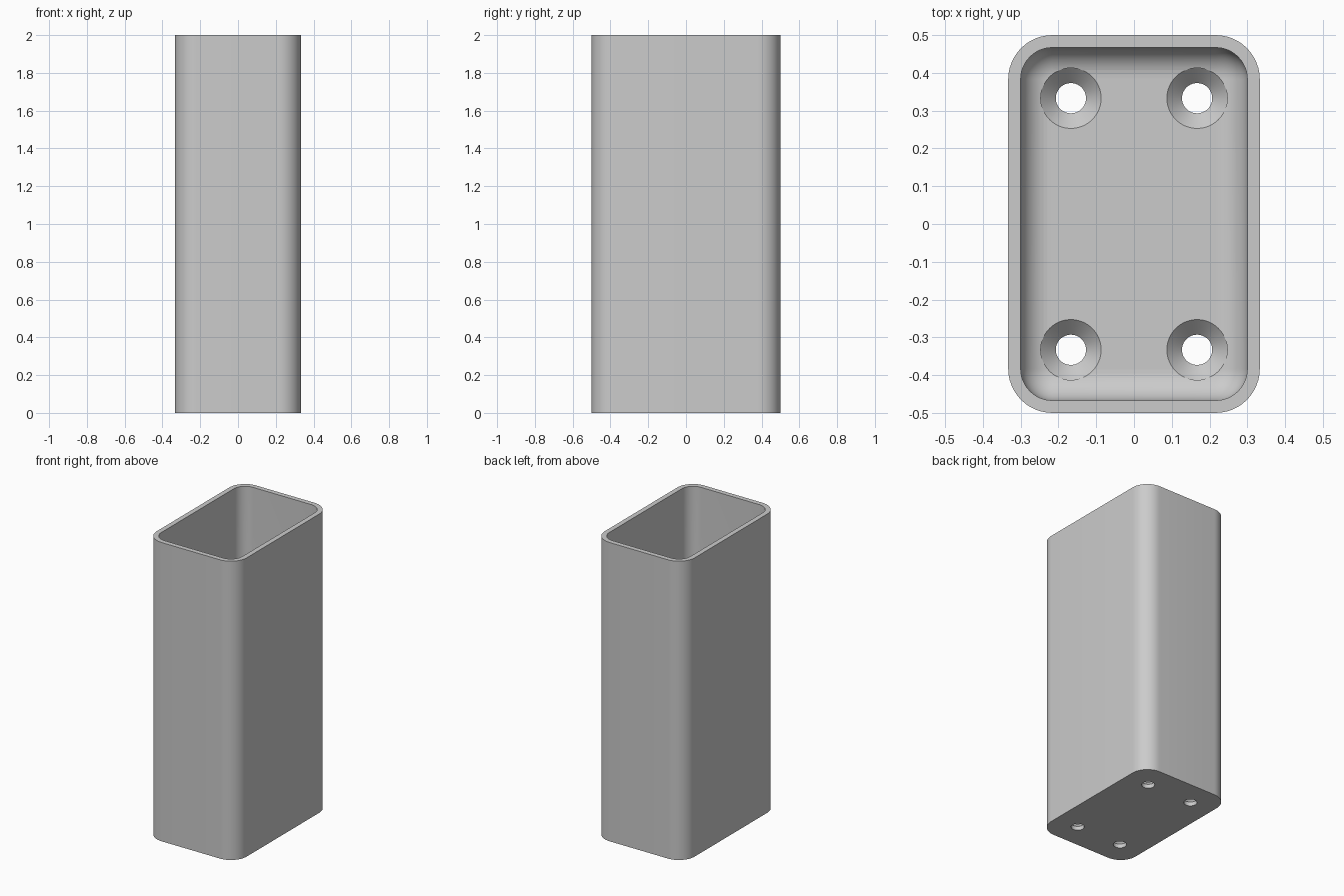
import bpy
import bmesh
from math import cos, sin, pi, radians

cube = bpy.data.objects.get("Cube")
if cube:
    bpy.data.objects.remove(cube, do_unlink=True)

HALF_X, HALF_Y, HEIGHT = 0.333, 0.5, 2.0
CORNER, WALL, FLOOR, FILLET = 0.117, 0.033, 0.067, 0.08
HOLE, SINK = 0.04, 0.08
STEPS = 12

grey = bpy.data.materials.new("light grey")
grey.use_nodes = True
colour = (0.6, 0.6, 0.6, 1)
grey.diffuse_color = colour
grey.node_tree.nodes["Principled BSDF"].inputs["Base Color"].default_value = colour


def rounded_ring(bm, inset, z):
    """Rounded rectangle of vertices, shrunk by inset."""
    r = CORNER - inset
    cx, cy = HALF_X - CORNER, HALF_Y - CORNER
    ring = []
    for quarter, (sx, sy) in enumerate([(1, 1), (-1, 1), (-1, -1), (1, -1)]):
        for i in range(STEPS + 1):
            a = (quarter + i / STEPS) * pi / 2
            ring.append(bm.verts.new((sx * cx + r * cos(a), sy * cy + r * sin(a), z)))
    return ring


def round_ring(bm, x, y, r, z, sides=64):
    return [bm.verts.new((x + r * cos(2 * pi * i / sides),
                          y + r * sin(2 * pi * i / sides), z)) for i in range(sides)]


def loft(bm, rings):
    """Skin the rings and cap both ends."""
    for a, b in zip(rings, rings[1:]):
        for i in range(len(a)):
            j = (i + 1) % len(a)
            bm.faces.new((a[i], a[j], b[j], b[i]))
    bm.faces.new(rings[0][::-1])
    bm.faces.new(rings[-1])


def make_object(name, bm):
    bmesh.ops.recalc_face_normals(bm, faces=bm.faces)
    mesh = bpy.data.meshes.new(name)
    bm.to_mesh(mesh)
    bm.free()
    mesh.materials.append(grey)
    obj = bpy.data.objects.new(name, mesh)
    bpy.context.collection.objects.link(obj)
    return obj


# Open box: outer wall, rim, inner wall, filleted floor
bm = bmesh.new()
profile = [(0, 0), (0, HEIGHT), (WALL, HEIGHT)]
for i in range(STEPS + 1):
    a = i / STEPS * pi / 2
    profile.append((WALL + FILLET * (1 - cos(a)), FLOOR + FILLET * (1 - sin(a))))
loft(bm, [rounded_ring(bm, inset, z) for inset, z in profile])
box = make_object("open_box", bm)

# Cutter for the four countersunk screw holes
bm = bmesh.new()
for x in (-0.167, 0.167):
    for y in (-0.333, 0.333):
        steps = [(HOLE, -0.1), (HOLE, FLOOR - SINK + HOLE), (SINK, FLOOR), (SINK, 0.3)]
        loft(bm, [round_ring(bm, x, y, r, z) for r, z in steps])
cutter = make_object("screw_hole_cutter", bm)
cutter.hide_render = True

cut = box.modifiers.new("screw_holes", 'BOOLEAN')
cut.operation = 'DIFFERENCE'
cut.solver = 'EXACT'
cut.object = cutter

bpy.ops.object.select_all(action='DESELECT')
box.select_set(True)
bpy.context.view_layer.objects.active = box
bpy.ops.object.modifier_apply(modifier=cut.name)
bpy.data.objects.remove(cutter, do_unlink=True)
bpy.ops.object.shade_smooth_by_angle(angle=radians(30))
